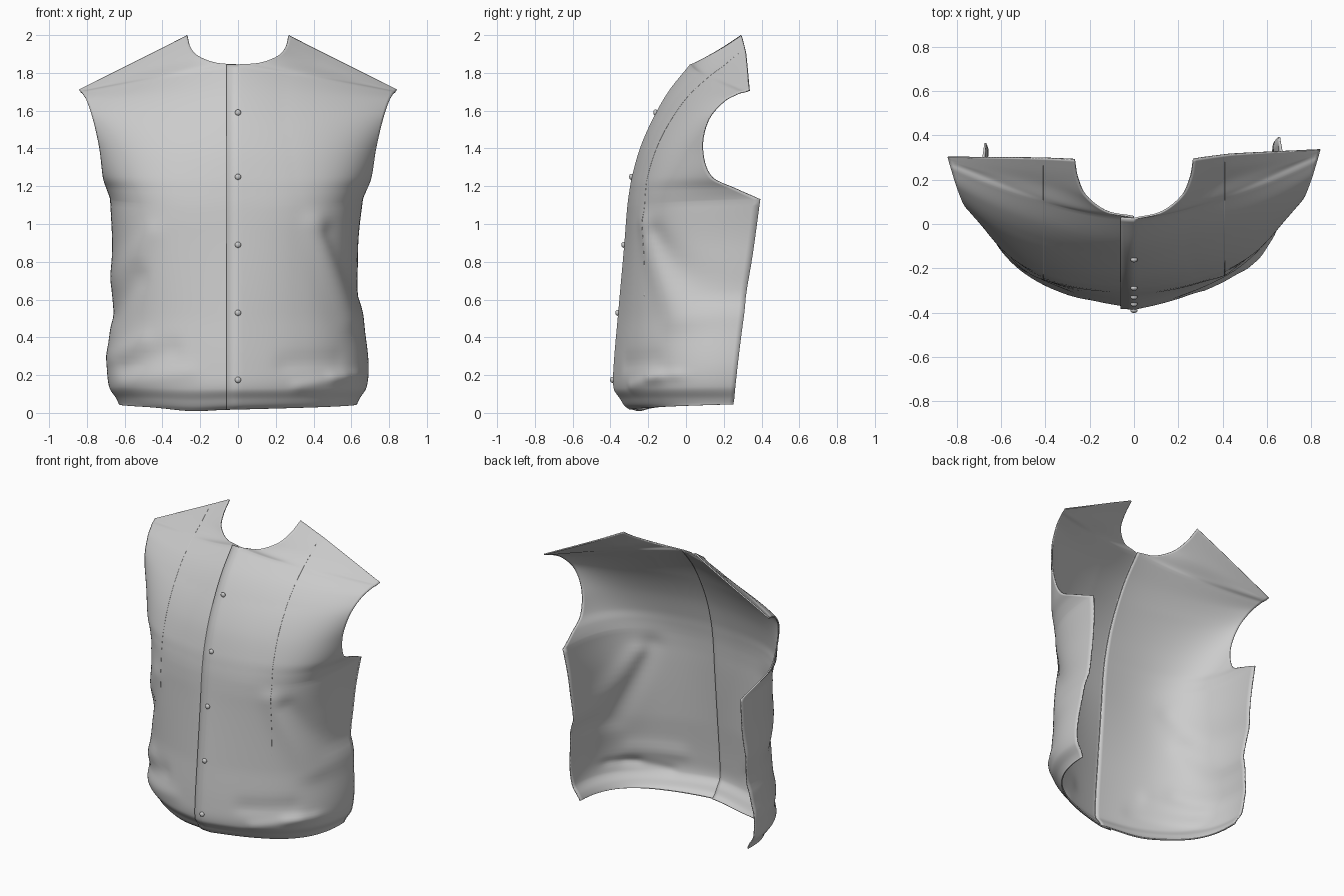
import bpy, bmesh, math
from mathutils import Vector

if "Cube" in bpy.data.objects:
    bpy.data.objects.remove(bpy.data.objects["Cube"])

# Rows from hem to shoulder: centre (y, z), outer edge (x, y, z), bend handle (x, y)
ROWS = [
    (-.290, .018, .630, .240, .045, .64, -.12), (-.318, .040, .635, .240, .058, .645, -.12),
    (-.340, .075, .645, .243, .078, .66, -.13), (-.374, .130, .680, .248, .140, .71, -.14),
    (-.374, .250, .690, .262, .270, .72, -.14), (-.350, .530, .665, .295, .530, .68, -.17),
    (-.318, .890, .650, .345, .870, .67, -.21), (-.303, 1.08, .668, .380, 1.13, .69, -.21),
    (-.293, 1.16, .690, .250, 1.185, .67, -.205), (-.277, 1.25, .712, .120, 1.25, .64, -.19),
    (-.235, 1.40, .733, .072, 1.40, .62, -.135), (-.170, 1.55, .767, .100, 1.55, .61, -.045),
    (-.085, 1.70, .800, .180, 1.65, .60, .055), (.030, 1.845, .825, .260, 1.695, .60, .165),
    (.055, 1.855, .834, .290, 1.703, .60, .205), (.125, 1.893, .838, .305, 1.707, .62, .225),
    (.210, 1.943, .840, .312, 1.710, .64, .27), (.295, 2.00, .842, .318, 1.712, .65, .31)]
NECK_X = [0] * 14 + [.12, .215, .255, .27]
NECK_LIFT = [0] * 13 + [-.01, .015, .06, .03, 0]
UNDERARM_ROW, NECK_ROW = 7, 13
STEPS, COLS = 8, 44

# Row spacing, so the blend between rows stays even
KNOTS = [0]
for m in range(1, len(ROWS)):
    a, b = ROWS[m - 1], ROWS[m]
    KNOTS.append(KNOTS[-1] + .02 + .5 * (
        Vector((NECK_X[m] - NECK_X[m - 1], b[0] - a[0], b[1] - a[1])).length
        + (Vector(b[2:5]) - Vector(a[2:5])).length))

# Drape folds: x0, z0, x1, z1, width, height
FOLDS = [(.42, 1.00, .60, .50, .06, .014), (.50, .95, .66, .62, .05, -.016),
         (-.45, .95, -.64, .72, .06, .010),
         (-.52, .72, -.66, .52, .05, -.014), (-.50, .38, -.66, .30, .05, .010),
         (.32, .14, .55, .19, .035, .010), (.50, .19, .62, .20, .03, .010),
         (.25, .26, .52, .28, .05, -.010), (-.25, .22, -.60, .16, .05, .008),
         (-.35, .33, -.60, .25, .05, -.010)]


def spline(vals, v, corner=None):
    """Smooth blend through the row values, with an optional sharp corner row."""
    i = min(int(v), len(vals) - 2)
    t = v - i
    h = KNOTS[i + 1] - KNOTS[i]

    def slope(k):
        lo, hi = max(0, k - 1), min(len(vals) - 1, k + 1)
        if k == corner:
            lo, hi = i, i + 1
        return (vals[hi] - vals[lo]) / (KNOTS[hi] - KNOTS[lo])
    return ((2 * t ** 3 - 3 * t * t + 1) * vals[i] + (t ** 3 - 2 * t * t + t) * h * slope(i)
            + (3 * t * t - 2 * t ** 3) * vals[i + 1] + (t ** 3 - t * t) * h * slope(i + 1))


CORNERS = (NECK_ROW, NECK_ROW, None, UNDERARM_ROW, UNDERARM_ROW, None, None)


def surface(u, v, side):
    """Point on the garment: u from centre to edge, v along the rows."""
    sy, sz, ex, ey, ez, cx, cy = (spline([r[k] for r in ROWS], v, CORNERS[k]) for k in range(7))
    sx = max(0, spline(NECK_X, v, NECK_ROW))
    k = .62 - .30 * min(1, max(0, (sz - 1.08) / .5))
    rise = .015 + .045 * min(1, max(0, (1.0 - sz) / .5)) + spline(NECK_LIFT, v)
    pts = [Vector((sx, sy, sz)),
           Vector((sx + k * (ex - sx), sy + rise, sz + (ez - sz) / 3)),
           Vector((cx, cy, sz + (ez - sz) * 2 / 3)), Vector((ex, ey, ez))]
    w = ((1 - u) ** 3, 3 * u * (1 - u) ** 2, 3 * u * u * (1 - u), u ** 3)
    p = sum((q * f for q, f in zip(pts, w)), Vector())
    p.x *= side
    out = Vector((p.x, p.y - .15, 0)).normalized()
    bump = 0
    for x0, z0, x1, z1, width, height in FOLDS:
        a, d = Vector((x0, z0)), Vector((x1 - x0, z1 - z0))
        q = Vector((p.x, p.z)) - a
        t = min(1, max(0, q.dot(d) / d.length_squared))
        bump += height * math.exp(-((q - d * t).length / width) ** 2)
    p += out * bump * min(1, 4 * u) * min(1, max(0, p.z - .04) / .1)
    # slight lean and twist of the worn garment
    p.y += .02 * p.x
    p.x -= .015 * math.exp(-((p.z - .85) / .35) ** 2) * min(1, 3 * u)
    p.z -= .02 * math.exp(-((p.x + .25) / .15) ** 2) * math.exp(-p.z / .08)
    return p


def finish(obj):
    bpy.ops.object.select_all(action='DESELECT')
    obj.select_set(True)
    bpy.context.view_layer.objects.active = obj
    bpy.ops.object.shade_smooth_by_angle(angle=math.radians(40))


def front_panel(name, side, lap):
    """Half of the front; lap is the width that overlaps the other half."""
    bm = bmesh.new()
    grid = []
    for j in range((len(ROWS) - 1) * STEPS + 1):
        v = j / STEPS
        row = []
        for i in range(COLS + 1):
            u = i / COLS
            p = surface(u, v, side)
            if lap:
                p.y -= .009 * max(0, 1 - u / .3)
            row.append(bm.verts.new(p))
        if lap and v <= NECK_ROW:
            c = row[0].co
            row.insert(0, bm.verts.new((-lap, c.y + .004, c.z)))
        grid.append(row)
    for r0, r1 in zip(grid, grid[1:]):
        n = min(len(r0), len(r1))
        a, b = r0[-n:], r1[-n:]
        for i in range(n - 1):
            f = [a[i], a[i + 1], b[i + 1], b[i]]
            bm.faces.new(f if side > 0 else f[::-1])
    me = bpy.data.meshes.new(name)
    bm.to_mesh(me)
    bm.free()
    ob = bpy.data.objects.new(name, me)
    bpy.context.collection.objects.link(ob)
    mod = ob.modifiers.new("cloth_thickness", 'SOLIDIFY')
    mod.thickness = .008
    mod.offset = -1
    finish(ob)


front_panel("left_front_panel", 1, .06)
front_panel("right_front_panel", -1, 0)


# Long stitched seams down each side of the chest
def seam(name, side):
    pts = []
    for j in range(42, 133):
        v = j / 8
        lo, hi = 0, 1
        for _ in range(18):
            mid = (lo + hi) / 2
            if abs(surface(mid, v, side).x) < .41:
                lo = mid
            else:
                hi = mid
        pts.append(surface(lo, v, side))
    cu = bpy.data.curves.new(name, 'CURVE')
    cu.dimensions = '3D'
    cu.bevel_depth = .001
    cu.bevel_resolution = 1
    sp = cu.splines.new('POLY')
    sp.points.add(len(pts) - 1)
    for q, p in zip(sp.points, pts):
        q.co = (*p, 1)
    bpy.context.collection.objects.link(bpy.data.objects.new(name, cu))


seam("left_seam", 1)
seam("right_seam", -1)

# Buttons down the centre
for n, z in enumerate((.175, .53, .89, 1.25, 1.59)):
    v = min((k / 40 for k in range(NECK_ROW * 40)), key=lambda t: abs(surface(0, t, 1).z - z))
    y = surface(0, v, 1).y
    bpy.ops.mesh.primitive_uv_sphere_add(segments=20, ring_count=12, radius=.016,
                                         location=(0, y - .012, z))
    ob = bpy.context.object
    ob.name = f"button_{n + 1}"
    ob.scale.y = .75
    finish(ob)
